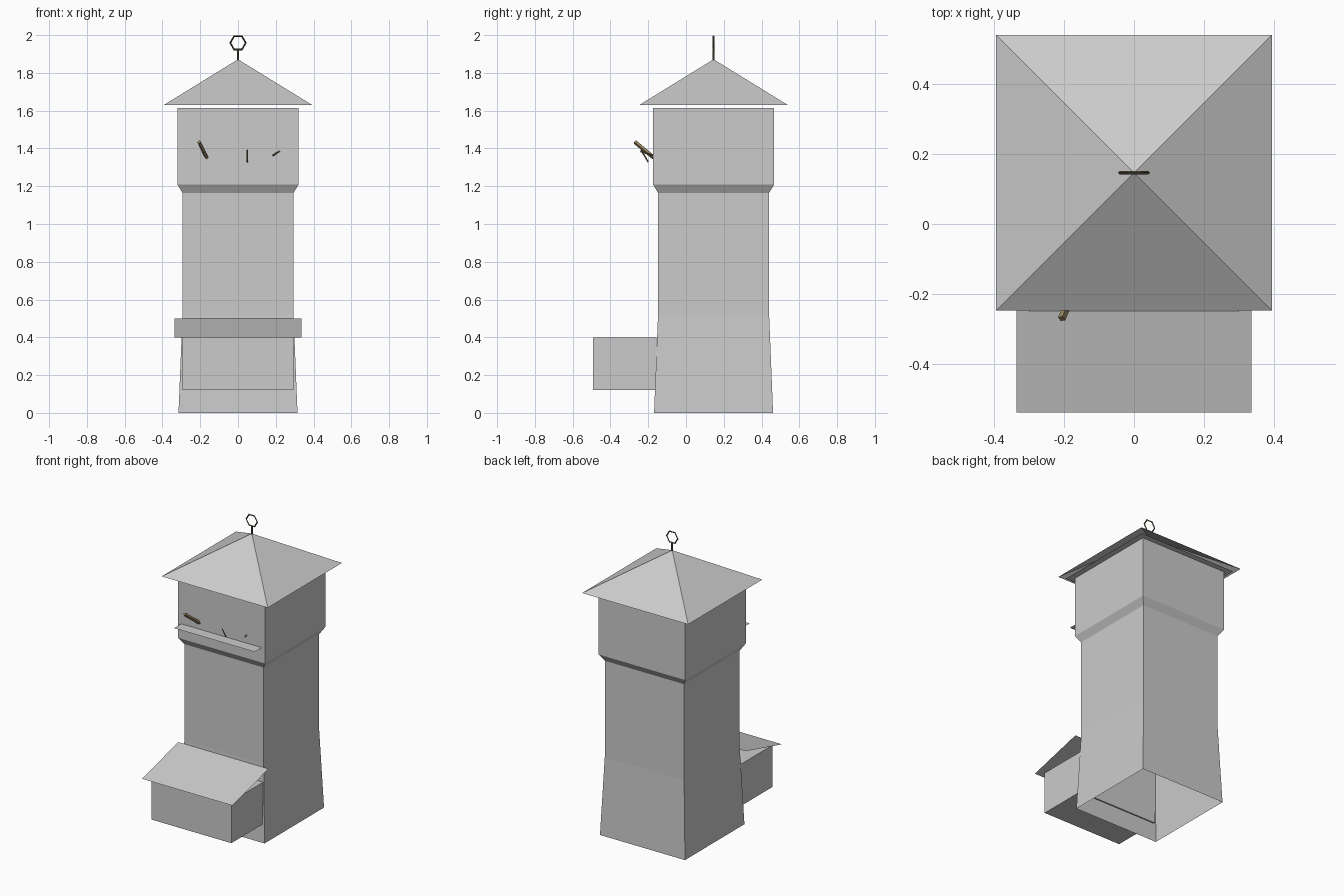
import bpy, bmesh, math
from mathutils import Vector

if "Cube" in bpy.data.objects:
    bpy.data.objects.remove(bpy.data.objects["Cube"])

CY = 0.146          # tower axis in y

wood = bpy.data.materials.new("weathered_wood")
wood.diffuse_color = (0.30, 0.22, 0.12, 1)
wood.use_nodes = True
wood.node_tree.nodes["Principled BSDF"].inputs["Base Color"].default_value = wood.diffuse_color
iron = bpy.data.materials.new("old_iron")
iron.diffuse_color = (0.12, 0.10, 0.06, 1)
iron.use_nodes = True
iron.node_tree.nodes["Principled BSDF"].inputs["Base Color"].default_value = iron.diffuse_color


def make(name, bm, mat=None):
    bmesh.ops.recalc_face_normals(bm, faces=bm.faces)
    me = bpy.data.meshes.new(name)
    bm.to_mesh(me)
    bm.free()
    ob = bpy.data.objects.new(name, me)
    bpy.context.collection.objects.link(ob)
    if mat:
        me.materials.append(mat)
    return ob


def square_loft(name, profile):
    """Stack square rings (half width, z) around the tower axis, open ended."""
    bm = bmesh.new()
    rings = [[bm.verts.new((sx * h, CY + sy * h, z))
              for sx, sy in ((-1, -1), (1, -1), (1, 1), (-1, 1))] for h, z in profile]
    for a, b in zip(rings, rings[1:]):
        for i in range(4):
            j = (i + 1) % 4
            bm.faces.new((a[i], a[j], b[j], b[i]))
    bmesh.ops.remove_doubles(bm, verts=bm.verts, dist=1e-5)
    return make(name, bm)


def sheet(name, half_x, y0, z0, y1, z1):
    """Thin single-face panel running across x."""
    bm = bmesh.new()
    bm.faces.new([bm.verts.new(p) for p in ((-half_x, y0, z0), (half_x, y0, z0),
                                            (half_x, y1, z1), (-half_x, y1, z1))])
    return make(name, bm)


def stick(name, a, b, r, mat, sides=6):
    a, b = Vector(a), Vector(b)
    bm = bmesh.new()
    bmesh.ops.create_cone(bm, cap_ends=True, segments=sides, radius1=r, radius2=r,
                          depth=(b - a).length)
    ob = make(name, bm, mat)
    ob.rotation_mode = 'QUATERNION'
    ob.rotation_quaternion = (b - a).to_track_quat('Z', 'Y')
    ob.location = (a + b) / 2
    return ob


# tower with flared foot and overhanging upper storey
square_loft("tower_walls", [(0.315, 0), (0.294, 0.52), (0.294, 1.165),
                            (0.321, 1.21), (0.321, 1.615)])

# soffit panel and pyramid roof
sheet("roof_soffit", 0.36, CY - 0.36, 1.615, CY + 0.36, 1.615)
square_loft("tower_roof", [(0.393, 1.63), (0.0, 1.872)])

# lean-to hut with shed roof
bm = bmesh.new()
bmesh.ops.create_cube(bm, size=1)
for v in bm.verts:
    v.co = (v.co.x * 0.59, -0.3235 + v.co.y * 0.337, 0.26 + v.co.z * 0.28)
make("lean_to_walls", bm)
sheet("lean_to_roof", 0.335, -0.537, 0.40, -0.155, 0.50)

# ledge and projecting sticks on the front
sheet("front_ledge", 0.298, -0.25, 1.31, -0.175, 1.31)
stick("large_stick", (-0.206, -0.27, 1.434), (-0.166, -0.172, 1.352), 0.011, wood, 4)
stick("middle_stick", (0.05, -0.238, 1.392), (0.05, -0.20, 1.328), 0.004, wood, 4)
stick("small_stick", (0.22, -0.24, 1.385), (0.185, -0.175, 1.363), 0.005, wood, 4)

# finial: post and hexagonal ring
stick("finial_post", (0, CY, 1.85), (0, CY, 1.92), 0.006, iron, 6)
bpy.ops.mesh.primitive_torus_add(major_segments=6, minor_segments=4, major_radius=0.041,
                                 minor_radius=0.005, location=(0, CY, 1.959),
                                 rotation=(math.pi / 2, 0, 0))
ring = bpy.context.object
ring.name = "finial_ring"
ring.data.materials.append(iron)
